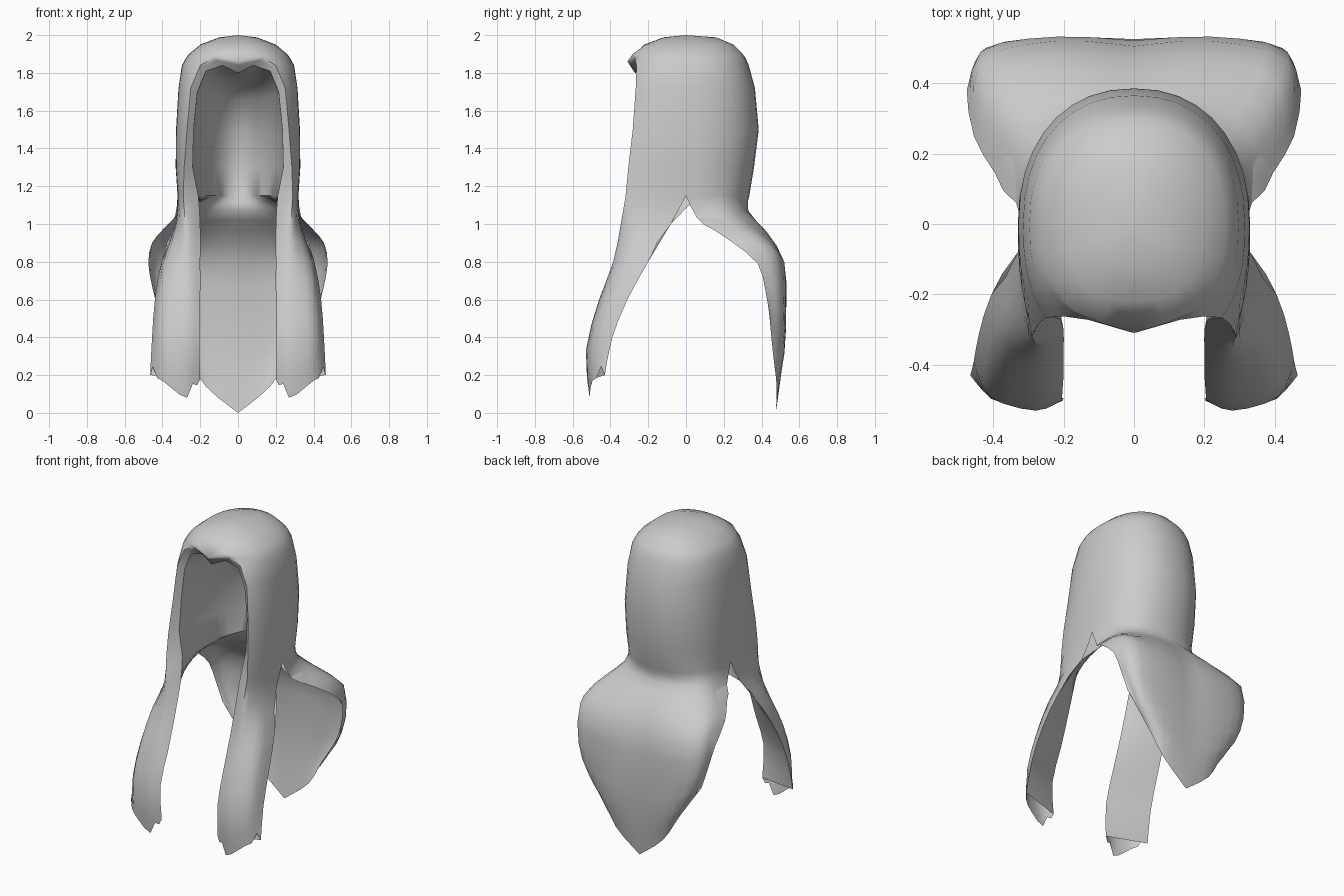
import bpy
import bmesh
import math
from mathutils import Vector

cube = bpy.data.objects.get("Cube")
if cube:
    bpy.data.objects.remove(cube, do_unlink=True)

BACK_COLUMNS, FRONT_COLUMNS, LIP_COLUMNS = 9, 6, 3
OUTER_COLUMNS = BACK_COLUMNS + FRONT_COLUMNS


def spline(points, steps):
    """Smooth curve through the points, with a fixed number of steps per span."""
    result = []
    for i in range(len(points) - 1):
        a, b = points[max(i - 1, 0)], points[i]
        c, d = points[i + 1], points[min(i + 2, len(points) - 1)]
        for s in range(steps):
            t = s / steps
            result.append(0.5 * (2 * b + (c - a) * t
                                 + (2 * a - 5 * b + 4 * c - d) * t ** 2
                                 + (3 * b - a - 3 * c + d) * t ** 3))
    result.append(points[-1].copy())
    return result


def section(height, width, back, front, opening, lip=None):
    """Half outline of the hood at one height, from mid back to the front edge."""
    row = []
    for i in range(BACK_COLUMNS + 1):
        angle = math.pi / 2 * i / BACK_COLUMNS
        row.append(Vector((width * math.sin(angle) ** 0.9,
                           back * abs(math.cos(angle)) ** 0.9, height)))
    ratio = opening / width if width else 0
    end = math.pi - math.asin(ratio ** (1 / 0.8))
    for i in range(1, FRONT_COLUMNS + 1):
        angle = math.pi / 2 + (end - math.pi / 2) * i / FRONT_COLUMNS
        row.append(Vector((width * abs(math.sin(angle)) ** 0.8,
                           front * abs(math.cos(angle)) ** 0.8, height)))
    if lip:
        # The brim dips to a point in the middle, then the cloth turns inward
        if opening == 0:
            row[-1] += Vector((0, -0.02, -0.04))
        edge, inner = row[-1].copy(), Vector(lip)
        row += [edge.lerp(inner, i / LIP_COLUMNS) for i in range(1, LIP_COLUMNS + 1)]
    return row


def lining_row(lip, back, height):
    """Half of the inner wall, from mid back round to the lip."""
    row = []
    for i in range(OUTER_COLUMNS + 1):
        angle = math.pi / 2 * i / OUTER_COLUMNS
        row.append(Vector((lip.x * math.sin(angle),
                           lip.y + (back - lip.y) * math.cos(angle),
                           lip.z + (height - lip.z) * math.cos(angle))))
    return row


def hanging_sheet(top_row, paths):
    """Cloth that hangs from a row of the hood and follows the given paths."""
    guides = [spline([top_row[3 * k]] + [Vector(p) for p in path], 2)
              for k, path in enumerate(paths)]
    rows = [spline(list(points), 3) for points in zip(*guides)]
    rows[0] = top_row
    return rows


def inset_path(path, depth):
    """Path moved towards the inside, meeting the old one at the hem."""
    last = len(path) - 1
    return [(x * (1 - depth * (1 - i / last)), y - depth * (1 - i / last), z)
            for i, (x, y, z) in enumerate(path)]


def add_object(name, grids, material):
    """Join each grid of points with faces, then mirror the half."""
    bm = bmesh.new()
    for rows in grids:
        verts = [[bm.verts.new(p) for p in row] for row in rows]
        for upper, lower in zip(verts, verts[1:]):
            for c in range(min(len(upper), len(lower)) - 1):
                bm.faces.new((upper[c], upper[c + 1], lower[c + 1], lower[c]))
    bmesh.ops.remove_doubles(bm, verts=bm.verts, dist=0.0005)
    bmesh.ops.dissolve_degenerate(bm, edges=bm.edges, dist=0.0005)
    mesh = bpy.data.meshes.new(name)
    bm.to_mesh(mesh)
    bm.free()
    mesh.materials.append(material)
    obj = bpy.data.objects.new(name, mesh)
    bpy.context.collection.objects.link(obj)
    bpy.ops.object.select_all(action="DESELECT")
    obj.select_set(True)
    bpy.context.view_layer.objects.active = obj
    bpy.ops.object.shade_smooth_by_angle(angle=math.radians(60))
    mirror = obj.modifiers.new("mirror", "MIRROR")
    mirror.use_clip = True
    mirror.merge_threshold = 0.001


cloth = bpy.data.materials.new("grey_cloth")
cloth.use_nodes = True
cloth.diffuse_color = (0.6, 0.6, 0.6, 1)
cloth.node_tree.nodes["Principled BSDF"].inputs["Base Color"].default_value = (0.6, 0.6, 0.6, 1)

# Hood: height, half width, back, front, half opening, inner lip
hood = [section(*key) for key in (
    (2.0, 0, 0, 0, 0),
    (1.988, .1, .16, -.12, 0),
    (1.95, .2, .25, -.22, 0),
    (1.9, .26, .3, -.29, 0, (0, -.27, 1.8)),
    (1.88, .275, .315, -.291, .13, (.08, -.25, 1.84)),
    (1.84, .297, .332, -.316, .2, (.17, -.24, 1.81)),
    (1.72, .315, .365, -.37, .25, (.215, -.24, 1.7)),
    (1.5, .328, .385, -.413, .27, (.235, -.245, 1.5)),
    (1.3, .33, .36, -.49, .285, (.24, -.26, 1.3)),
    (1.15, .32, .335, -.588, .29, (.21, -.27, 1.15)),
)]
hem = hood[-1]

# Lining: depth and height where each row meets the middle of the back
lining = [lining_row(row[-1], *middle) for row, middle in zip(hood[3:], (
    (-.27, 1.8), (-.1, 1.79), (.08, 1.75), (.22, 1.66), (.3, 1.48), (.325, 1.3), (.315, 1.15)))]

# Back cape: mid back, inner back, outer back, side edge
cape_paths = (
    ((0, .33, 1.07), (0, .42, .96), (0, .505, .8), (0, .525, .55), (0, .515, .3), (0, .475, 0)),
    ((.17, .305, 1.07), (.2, .42, .96), (.22, .52, .8), (.22, .53, .57), (.21, .52, .33), (.17, .48, .14)),
    ((.295, .21, 1.07), (.37, .32, .98), (.435, .46, .86), (.42, .5, .62), (.36, .49, .44), (.28, .46, .32)),
    ((.335, .06, 1.03), (.395, .145, .97), (.455, .25, .9), (.475, .38, .79), (.45, .42, .65), (.42, .44, .53)),
)
cape = hanging_sheet(hem[:BACK_COLUMNS + 1], cape_paths)
cape_lining = hanging_sheet(lining[-1][:BACK_COLUMNS + 1],
                            [inset_path(p, 0.035) for p in cape_paths[:3]] + [cape_paths[3]])

# Front panel: outer edge, middle, front fold, inner edge
panel_paths = (
    ((.33, -.08, 1.0), (.405, -.2, .8), (.44, -.31, .6), (.455, -.39, .4), (.465, -.43, .2)),
    ((.325, -.24, 1.0), (.38, -.33, .8), (.4, -.425, .6), (.41, -.49, .38), (.4, -.495, .17)),
    ((.28, -.345, 1.0), (.28, -.385, .8), (.27, -.46, .6), (.28, -.53, .33), (.27, -.51, .08)),
    ((.2, -.3, 1.0), (.2, -.36, .8), (.2, -.43, .6), (.205, -.5, .4), (.2, -.495, .18)),
)
panel = hanging_sheet(hem[BACK_COLUMNS:], panel_paths)
# Torn notches in the hem of the panel
for column in (1, 7):
    panel[-1][column].z += 0.05

# The back of the panel runs nearly straight from edge to edge
outer_edge, inner_edge = panel_paths[0], panel_paths[-1]
middle = [(Vector(a) + Vector(b)) / 2 for a, b in zip(outer_edge, inner_edge)]
panel_lining = hanging_sheet(lining[-1][BACK_COLUMNS:], (outer_edge, middle, inner_edge))

add_object("hooded_cape", (hood, cape, panel), cloth)
add_object("cape_lining", (lining, cape_lining, panel_lining), cloth)
